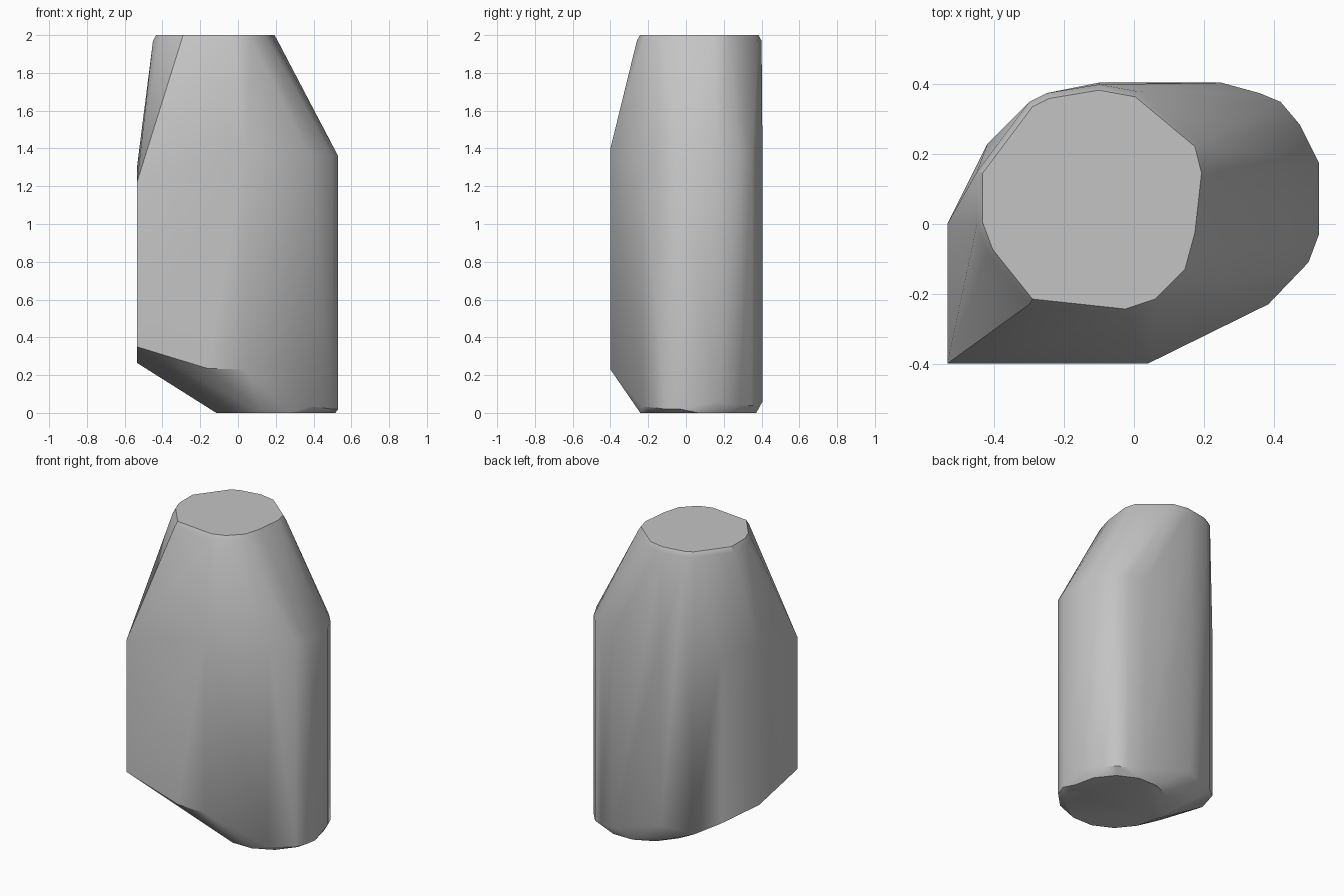
import bpy
import bmesh
from math import radians, sin, cos, tau

default_cube = bpy.data.objects.get("Cube")
if default_cube:
    bpy.data.objects.remove(default_cube, do_unlink=True)


def make_material(name, color):
    material = bpy.data.materials.new(name)
    material.use_nodes = True
    material.diffuse_color = color
    shader = material.node_tree.nodes["Principled BSDF"]
    shader.inputs["Base Color"].default_value = color
    return material


def ring(center, radius, z, sides):
    """Points of a flat regular polygon."""
    return [(center[0] + radius * cos(tau * i / sides),
             center[1] + radius * sin(tau * i / sides), z)
            for i in range(sides)]


def scaled(points, center, factor, z):
    """Copy a plan outline, scaled about a centre, at one height."""
    return [(center[0] + (x - center[0]) * factor,
             center[1] + (y - center[1]) * factor, z) for x, y in points]


def hull_object(name, points, material):
    """Wrap a cloud of points in a convex shell."""
    bm = bmesh.new()
    for point in points:
        bm.verts.new(point)
    bmesh.ops.convex_hull(bm, input=bm.verts[:])
    loose = [v for v in bm.verts if not v.link_faces]
    bmesh.ops.delete(bm, geom=loose, context="VERTS")
    bmesh.ops.dissolve_limit(bm, angle_limit=radians(0.5),
                             verts=bm.verts[:], edges=bm.edges[:])
    bmesh.ops.recalc_face_normals(bm, faces=bm.faces[:])
    mesh = bpy.data.meshes.new(name)
    bm.to_mesh(mesh)
    bm.free()
    mesh.materials.append(material)
    obj = bpy.data.objects.new(name, mesh)
    bpy.context.collection.objects.link(obj)
    return obj


# Flat top with a slightly lower rim
top_center = (-0.12, 0.07)
top_outline = [(-0.45, 0.15), (-0.45, 0), (-0.42, -0.08), (-0.3, -0.23),
               (-0.02, -0.26), (0.07, -0.23), (0.16, -0.14), (0.19, -0.03),
               (0.21, 0.15), (0.19, 0.23), (0.01, 0.38), (-0.1, 0.4),
               (-0.25, 0.375), (-0.3, 0.35)]
points = scaled(top_outline, top_center, 1, 1.97)
points += scaled(top_outline, top_center, 0.95, 2)

# Upright walls: plan position, lower end, upper end
shoulder = 1.36
walls = [(-0.535, -0.4, 0.35, 1.22), (-0.535, 0, 0.265, 1.3),
         (-0.42, 0.23, 0.2, 1.3), (-0.3, 0.35, 0.14, shoulder),
         (-0.1, 0.405, 0.17, shoulder), (0.25, 0.405, 0.06, shoulder),
         (0.36, 0.375, 0.04, shoulder), (0.42, 0.35, 0.04, shoulder),
         (0.475, 0.285, 0.04, shoulder), (0.53, 0.175, 0.06, shoulder),
         (0.53, -0.03, 0.02, shoulder), (0.5, -0.11, 0.02, shoulder),
         (0.385, -0.23, 0.035, shoulder), (0.04, -0.4, 0.23, 1.4),
         (-0.16, -0.4, 0.235, 1.3)]
for x, y, low, high in walls:
    points += [(x, y, low), (x, y, high)]

# Round foot, offset to the left side
points += ring((0.2, 0.065), 0.315, 0, 14)

grey = make_material("plain grey", (0.55, 0.55, 0.55, 1))
body = hull_object("faceted_body", points, grey)

# Soft shading across the walls, crisp rims
bpy.ops.object.select_all(action="DESELECT")
body.select_set(True)
bpy.context.view_layer.objects.active = body
bpy.ops.object.shade_smooth_by_angle(angle=radians(32))
